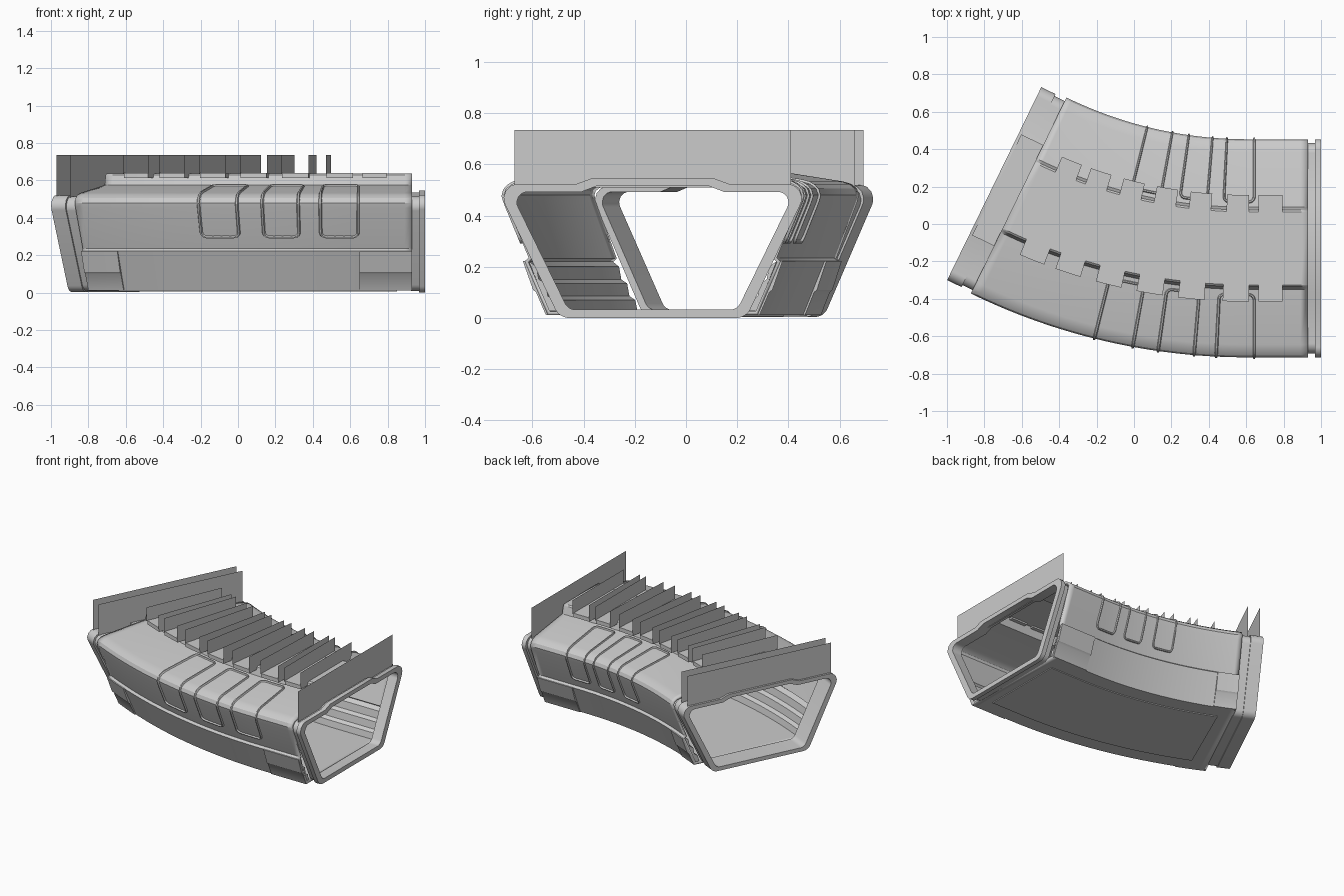
import bpy, bmesh, math
from mathutils import Vector

if "Cube" in bpy.data.objects:
    bpy.data.objects.remove(bpy.data.objects["Cube"])

# Bent path: straight on the right, then an arc, then a straight end
X0, R, CY, TURN = 0.606, 2.79, -0.13, math.radians(26)
T_END = X0 - R * TURN


def bend(t, s, z):
    if t >= X0:
        return Vector((t, CY + s, z))
    a = min((X0 - t) / R, TURN)
    e = max(0.0, T_END - t)
    return Vector((X0 - (R - s) * math.sin(a) - e * math.cos(a),
                   CY + R - (R - s) * math.cos(a) + e * math.sin(a), z))


def make(name, rows, closed_rows=False, closed_cols=True, caps=False, recalc=True):
    """Join rows of points into a quad surface."""
    bm = bmesh.new()
    g = [[bm.verts.new(p) for p in row] for row in rows]
    n, m = len(g), len(g[0])
    for i in range(n if closed_rows else n - 1):
        for j in range(m if closed_cols else m - 1):
            a, b = (i + 1) % n, (j + 1) % m
            bm.faces.new((g[i][j], g[i][b], g[a][b], g[a][j]))
    if caps:
        bm.faces.new(g[0])
        bm.faces.new(g[-1])
    if recalc:
        bmesh.ops.recalc_face_normals(bm, faces=bm.faces)
    me = bpy.data.meshes.new(name)
    bm.to_mesh(me)
    bm.free()
    ob = bpy.data.objects.new(name, me)
    bpy.context.collection.objects.link(ob)
    bpy.ops.object.select_all(action='DESELECT')
    ob.select_set(True)
    bpy.context.view_layer.objects.active = ob
    bpy.ops.object.shade_smooth_by_angle(angle=math.radians(30))
    return ob


def steps(a, b):
    n = max(1, round(abs(b - a) / 0.04))
    return [a + (b - a) * i / n for i in range(n + 1)]


def sweep(name, profile, t0, t1, caps=True):
    return make(name, [[bend(t, s, z) for s, z in profile] for t in steps(t0, t1)], caps=caps)


def box(name, t0, t1, s0, s1, z0, z1):
    return sweep(name, [(s0, z0), (s1, z0), (s1, z1), (s0, z1)], t0, t1)


def mirrored(half):
    """Full closed section from a right half listed top to bottom."""
    return half + [(-s, z) for s, z in reversed(half)]


def rounded(corners, seg=6):
    """Polygon of (s, z, radius) with filleted corners."""
    out = []
    for i, (s, z, r) in enumerate(corners):
        p = Vector((s, z))
        a = (Vector(corners[i - 1][:2]) - p).normalized()
        b = (Vector(corners[(i + 1) % len(corners)][:2]) - p).normalized()
        if r == 0:
            out.append((s, z))
            continue
        half = a.angle(b) / 2
        c = p + (a + b).normalized() * (r / math.sin(half))
        p0, p1 = p + a * (r / math.tan(half)) - c, p + b * (r / math.tan(half)) - c
        for k in range(seg + 1):
            d = p0.lerp(p1, k / seg).normalized() * r + c
            out.append((d.x, d.y))
    return out


# Main corridor shell
half = [(0.195, 0.638), (0.205, 0.63), (0.22, 0.575), (0.515, 0.533), (0.55, 0.523),
        (0.574, 0.505), (0.583, 0.48), (0.575, 0.453), (0.485, 0.235),
        (0.50, 0.222), (0.41, 0.012)]
shell = sweep("corridor_shell", mirrored(half), T_END, 0.93, caps=False)
mod = shell.modifiers.new("thickness", 'SOLIDIFY')
mod.thickness, mod.offset = 0.015, -1

# End flanges, a thin neck and a wide collar at each end
def ring_half(pts):
    return rounded(pts + [(-s, z, r) for s, z, r in reversed(pts)])

outer = ring_half([(0.24, 0.545, 0), (0.30, 0.523, 0), (0.615, 0.523, 0.055), (0.365, 0.0, 0.06)])
inner = ring_half([(0.22, 0.515, 0), (0.28, 0.492, 0), (0.555, 0.492, 0.04), (0.33, 0.032, 0.045)])


def flange(name, t0, t1, k):
    o = [(s * k, 0.26 + (z - 0.26) * k) for s, z in outer]
    make(name, [[bend(t, s, z) for s, z in ring] for t, ring in
                ((t0, inner), (t0, o), (t1, o), (t1, inner))], closed_rows=True)

flange("right_neck", 0.925, 0.968, 0.965)
flange("right_collar", 0.968, 1.0, 1.0)
flange("left_neck", T_END + 0.005, T_END - 0.06, 0.965)
flange("left_collar", T_END - 0.06, T_END - 0.145, 0.985)
# Raised saddle on top of the left flange
box("left_saddle", T_END - 0.13, T_END, -0.30, 0.30, 0.52, 0.548)

# Curved wall panels outlined by a raised bead that wraps over the shoulder
path = [Vector(p) for p in [(0.508, 0.29)] + half[7:2:-1] + [(0.24, 0.572)]]


def on_wall(v):
    for p, q in zip(path, path[1:]):
        d = (q - p).length
        if v <= d or q is path[-1]:
            dirn = (q - p) / d
            return p + dirn * v, Vector((dirn.y, -dirn.x))
        v -= d


LEN = sum((q - p).length for p, q in zip(path, path[1:]))


def panel_bead(name, t0, t1, side):
    rows = []
    for inset, lift in ((0, -0.002), (0.004, 0.009), (0.011, 0.009), (0.016, -0.002)):
        a, b, c, d = t0 + inset, t1 - inset, inset, LEN - inset
        r = 0.035 - inset
        pts = rounded([(a, c, r), (b, c, r), (b, d, r), (a, d, r)], 5)
        row = []
        for (t, v), (t2, v2) in zip(pts, pts[1:] + pts[:1]):
            n = max(1, round(math.hypot(t2 - t, v2 - v) / 0.02)) if math.hypot(t2 - t, v2 - v) > 0.05 else 1
            n = 24 if n > 1 and abs(v2 - v) > 0.05 else (8 if n > 1 else 1)
            for k in range(n):
                p, nrm = on_wall(v + (v2 - v) * k / n)
                p = p + nrm * lift
                row.append(bend(t + (t2 - t) * k / n, side * p.x, p.y))
        rows.append(row)
    make(name, rows)


for i, (t0, t1) in enumerate([(-0.085, 0.104), (0.202, 0.378), (0.46, 0.65)]):
    for side, label in ((-1, "front"), (1, "back")):
        panel_bead(f"{label}_panel_{i}", t0, t1, side)

# Lower skirt plates outside and stepped ledges inside
plate = [(0.497, 0.223), (0.508, 0.223), (0.468, 0.11), (0.456, 0.10), (0.418, 0.012), (0.40, 0.012)]
ledge = [(0.485, 0.222), (0.455, 0.20), (0.445, 0.15), (0.42, 0.135), (0.41, 0.085),
         (0.385, 0.07), (0.375, 0.027), (0.405, 0.027)]
for side, label in ((-1, "front"), (1, "back")):
    flip = lambda prof: [(side * s, z) for s, z in prof]
    sweep(label + "_skirt_right", flip(plate), 0.65, 0.93)
    sweep(label + "_skirt_left", flip(plate), T_END, T_END + 0.18)
    sweep(label + "_inner_ledge", flip(ledge), T_END + 0.01, 0.92)

# Underside plate
box("floor_plate", -0.55, 0.85, -0.30, 0.30, 0.006, 0.014)


# Thin upright fins
def fin(name, t, s, z0, z1):
    make(name, [[bend(t, -s, z0), bend(t, s, z0)], [bend(t, -s, z1), bend(t, s, z1)]],
         closed_cols=False)


# Roof clips with a fin on each edge
for i, t in enumerate([0.73, 0.55, 0.333, 0.129, -0.074, -0.279, -0.465]):
    for side, label in ((-1, "front"), (1, "back")):
        s = sorted((side * 0.17, side * 0.285))
        box(f"{label}_clip_{i}", t - 0.064, t + 0.064, s[0], s[1], 0.612, 0.64)
    for d in (-0.066, 0.066):
        fin(f"roof_fin_{i}_{'a' if d < 0 else 'b'}", t + d, 0.29, 0.635, 0.735)

fin("right_end_fin", 0.95, 0.54, 0.51, 0.735)
fin("left_end_fin_outer", T_END - 0.13, 0.54, 0.51, 0.735)
fin("left_end_fin_inner", T_END - 0.05, 0.54, 0.51, 0.735)
